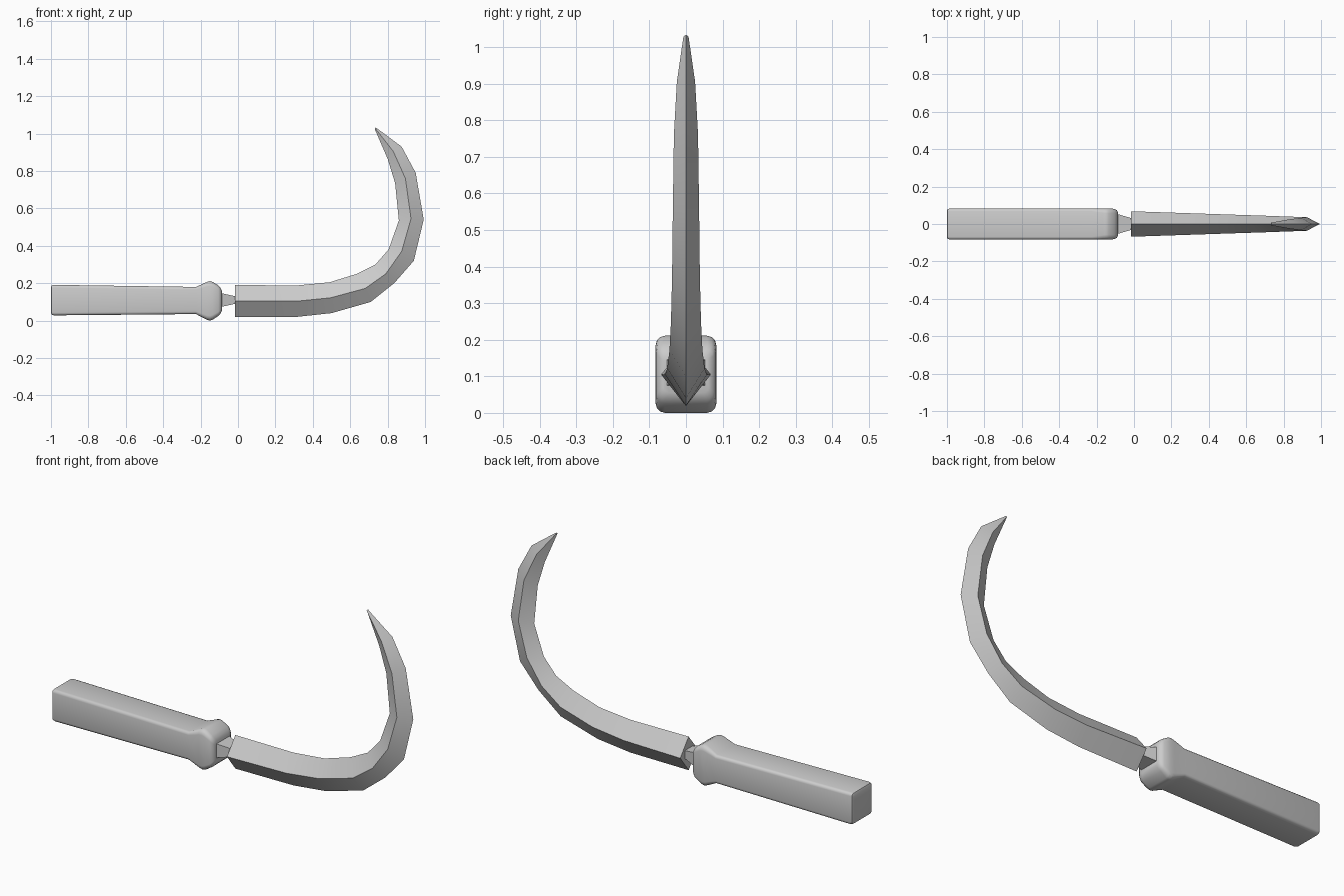
import bpy, bmesh, math


def loft(name, rings, angle):
    """Skin a list of equal-size point rings, cap both ends, shade by angle."""
    bm = bmesh.new()
    loops = [[bm.verts.new(p) for p in ring] for ring in rings]
    n = len(loops[0])
    for a, b in zip(loops, loops[1:]):
        for i in range(n):
            j = (i + 1) % n
            bm.faces.new((a[i], a[j], b[j], b[i]))
    bm.faces.new(loops[0][::-1])
    bm.faces.new(loops[-1])
    bmesh.ops.recalc_face_normals(bm, faces=bm.faces)
    me = bpy.data.meshes.new(name)
    bm.to_mesh(me)
    bm.free()
    ob = bpy.data.objects.new(name, me)
    bpy.context.collection.objects.link(ob)
    bpy.ops.object.select_all(action='DESELECT')
    bpy.context.view_layer.objects.active = ob
    ob.select_set(True)
    bpy.ops.object.shade_smooth_by_angle(angle=math.radians(angle))
    return ob


def rounded_rect(x, hy, z0, z1, r, seg=3):
    """Rounded rectangle in the YZ plane at x."""
    zc, hz = (z0 + z1) / 2, (z1 - z0) / 2
    pts = []
    for k, (sy, sz) in enumerate([(1, 1), (-1, 1), (-1, -1), (1, -1)]):
        for s in range(seg + 1):
            a = math.pi / 2 * (k + s / seg)
            pts.append((x, sy * (hy - r) + r * math.cos(a),
                        zc + sz * (hz - r) + r * math.sin(a)))
    return pts


# Handle: rounded bar with a flared collar (x, half width, bottom, top, radius)
handle = [(-1.0, 0.072, 0.04, 0.18, 0.010), (-0.996, 0.080, 0.032, 0.188, 0.013),
          (-0.985, 0.083, 0.028, 0.191, 0.015), (-0.225, 0.083, 0.035, 0.18, 0.015),
          (-0.165, 0.083, 0.004, 0.207, 0.024), (-0.15, 0.083, 0.0, 0.211, 0.026),
          (-0.135, 0.083, 0.005, 0.207, 0.026), (-0.105, 0.081, 0.025, 0.188, 0.022),
          (-0.093, 0.075, 0.038, 0.174, 0.020), (-0.085, 0.062, 0.055, 0.158, 0.016)]
loft("handle", [rounded_rect(*s) for s in handle], 35)

# Tang: tapered block between handle and blade
loft("tang", [[(x, -hy, 0.11 - hz), (x, hy, 0.11 - hz), (x, hy, 0.11 + hz), (x, -hy, 0.11 + hz)]
              for x, hy, hz in [(-0.095, 0.055, 0.038), (-0.01, 0.03, 0.019)]], 30)

# Blade: diamond section swept along a hook
# (outer x, z, ridge x, z, inner x, z, half thickness)
blade = [(-0.015, 0.018, -0.015, 0.105, -0.015, 0.19, 0.068),
         (0.315, 0.02, 0.315, 0.104, 0.315, 0.188, 0.057),
         (0.50, 0.04, 0.495, 0.122, 0.49, 0.205, 0.051),
         (0.71, 0.10, 0.68, 0.172, 0.635, 0.25, 0.045),
         (0.835, 0.20, 0.79, 0.25, 0.735, 0.30, 0.041),
         (0.94, 0.32, 0.875, 0.37, 0.805, 0.38, 0.038),
         (0.993, 0.54, 0.925, 0.545, 0.86, 0.535, 0.036),
         (0.95, 0.79, 0.895, 0.76, 0.84, 0.735, 0.033),
         (0.875, 0.93, 0.83, 0.905, 0.80, 0.865, 0.025),
         (0.735, 1.034, 0.733, 1.029, 0.731, 1.024, 0.007)]
loft("blade", [[(ox, 0, oz), (mx, -t, mz), (ix, 0, iz), (mx, t, mz)]
               for ox, oz, mx, mz, ix, iz, t in blade], 35)
